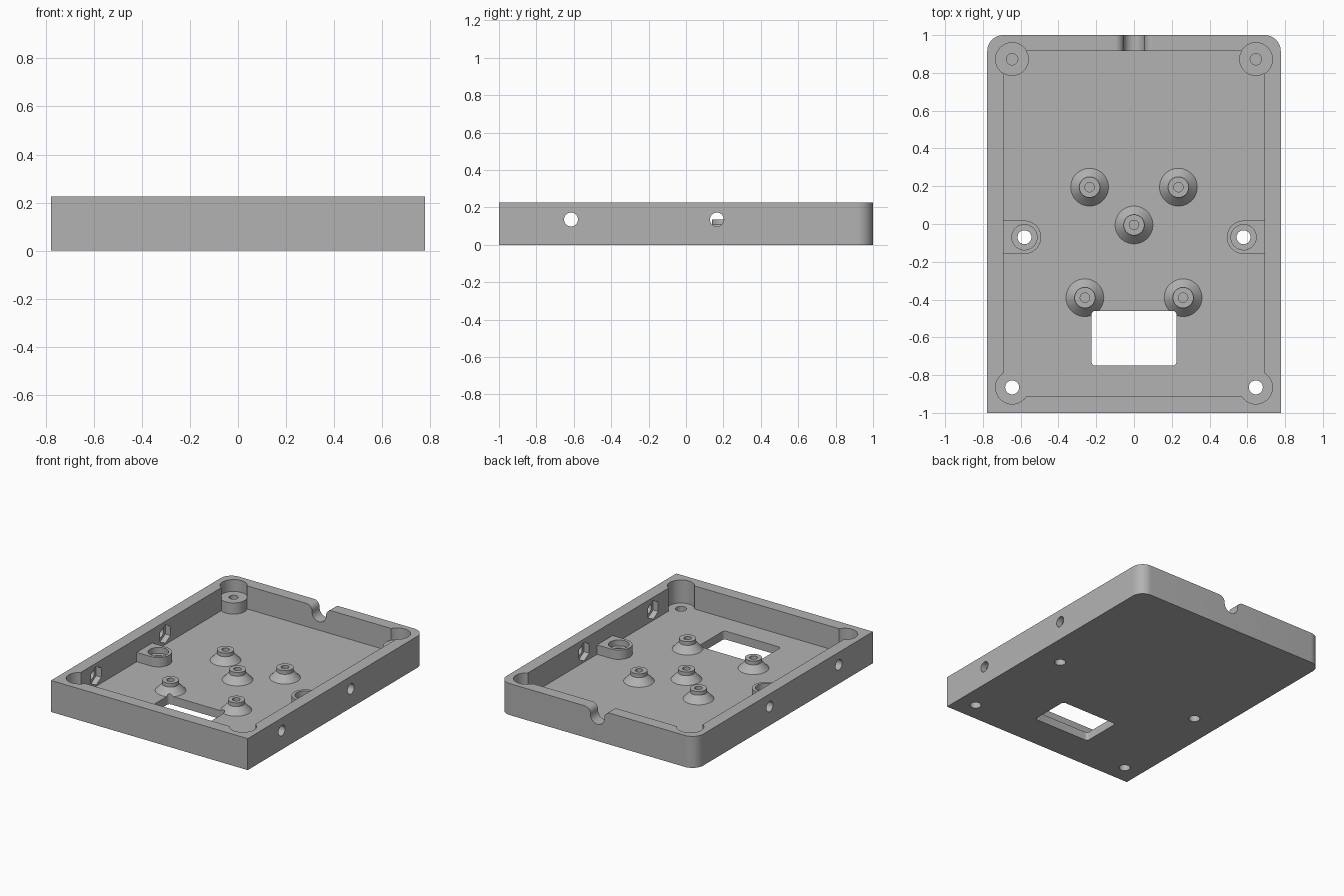
import bpy, bmesh
from math import sin, cos, pi, radians
from mathutils import Matrix

if "Cube" in bpy.data.objects:
    bpy.data.objects.remove(bpy.data.objects["Cube"])

FLOOR, TOP = 0.06, 0.225
SEG = 48


def arc(cx, cy, r, a0, a1, n=12):
    return [(cx + r * cos(radians(a0 + (a1 - a0) * i / n)),
             cy + r * sin(radians(a0 + (a1 - a0) * i / n))) for i in range(n + 1)]


def finish(name, bm, rot=None):
    bmesh.ops.recalc_face_normals(bm, faces=bm.faces[:])
    if rot:
        bm.transform(rot)
    me = bpy.data.meshes.new(name)
    bm.to_mesh(me)
    bm.free()
    ob = bpy.data.objects.new(name, me)
    bpy.context.collection.objects.link(ob)
    return ob


def prism(name, pts, z0, z1, rot=None):
    """Closed outline extruded from z0 to z1."""
    bm = bmesh.new()
    face = bm.faces.new([bm.verts.new((x, y, z0)) for x, y in pts])
    new = bmesh.ops.extrude_face_region(bm, geom=[face])["geom"]
    bmesh.ops.translate(bm, vec=(0, 0, z1 - z0),
                        verts=[v for v in new if isinstance(v, bmesh.types.BMVert)])
    return finish(name, bm, rot)


def turned(name, x, y, rings, n=SEG, rot=None):
    """Solid of revolution from (radius, z) rings."""
    bm = bmesh.new()
    loops = [[bm.verts.new((x + r * cos(2 * pi * i / n), y + r * sin(2 * pi * i / n), z))
              for i in range(n)] for r, z in rings]
    for a, b in zip(loops, loops[1:]):
        for i in range(n):
            j = (i + 1) % n
            bm.faces.new((a[i], a[j], b[j], b[i]))
    bm.faces.new(loops[0])
    bm.faces.new(loops[-1])
    return finish(name, bm, rot)


def rod(name, x, y, r, z0, z1, n=SEG, rot=None):
    return turned(name, x, y, [(r, z0), (r, z1)], n, rot)


def rect(x0, y0, x1, y1):
    return [(x0, y0), (x1, y0), (x1, y1), (x0, y1)]


# Tray body: square front corners, rounded back corners
tray = prism("tray", [(-0.777, -1), (0.777, -1)] + arc(0.692, 0.915, 0.085, 0, 90)
             + arc(-0.692, 0.915, 0.085, 90, 180), 0, TOP)


def combine(tool, op):
    mod = tray.modifiers.new("cut", "BOOLEAN")
    mod.operation, mod.object, mod.solver = op, tool, "EXACT"
    bpy.context.view_layer.objects.active = tray
    bpy.ops.object.modifier_apply(modifier=mod.name)
    bpy.data.objects.remove(tool)


def cut(tool):
    combine(tool, "DIFFERENCE")


def add(tool):
    combine(tool, "UNION")


# Main cavity and corner pockets
cut(prism("cavity", rect(-0.69, -0.912, 0.69, 0.915), FLOOR, 0.4))
for s in (-1, 1):
    cut(rod("front_pocket", s * 0.645, -0.865, 0.088, FLOOR, 0.4))
    cut(rod("back_pocket", s * 0.645, 0.872, 0.088, 0.14, 0.4))
    add(rod("back_boss", s * 0.645, 0.872, 0.088, 0.03, 0.14))

# Conical standoffs
posts = [(0, -0.005)] + [(s * x, y) for s in (-1, 1) for x, y in ((0.235, 0.195), (0.26, -0.39))]
for x, y in posts:
    add(turned("standoff", x, y, [(0.1, 0.03), (0.1, FLOOR), (0.055, 0.108), (0.055, 0.135)]))
    cut(rod("standoff_hole", x, y, 0.025, FLOOR, 0.3, 24))

for s in (-1, 1):
    # Side screw bosses joined to the wall
    end = arc(0.58, -0.07, 0.088, 90, 270, 24) + [(0.74, -0.158), (0.74, 0.018)]
    add(prism("side_boss", [(s * x, y) for x, y in end], 0.03, 0.127))
    cut(rod("counterbore", s * 0.58, -0.07, 0.067, 0.085, 0.4))
    # Vertical screw holes
    cut(rod("side_hole", s * 0.58, -0.07, 0.037, -0.1, 0.4, 32))
    cut(rod("front_hole", s * 0.645, -0.865, 0.037, -0.1, 0.2, 32))
    cut(rod("back_hole", s * 0.645, 0.872, 0.03, FLOOR, 0.3, 32))
    # Cross holes through the side walls with hexagonal nut recesses inside
    turn = Matrix.Rotation(s * pi / 2, 4, "Y")
    for y in (-0.615, 0.165):
        cut(rod("wall_hole", -s * 0.135, y, 0.037, 0.6, 0.9, 32, turn))
        cut(rod("nut_recess", -s * 0.135, y, 0.066, 0.65, 0.73, 6, turn))

# Window through the floor
w = (arc(0.205, -0.48, 0.02, 0, 90, 6) + arc(-0.205, -0.48, 0.02, 90, 180, 6)
     + arc(-0.205, -0.73, 0.02, 180, 270, 6) + arc(0.205, -0.73, 0.02, 270, 360, 6))
cut(prism("window", w, -0.1, 0.4))

# Cable notch in the back wall: round bottom, rounded lips
lip = 0.045
n = ([(0.055 + lip, 0.3), (-0.055 - lip, 0.3)] + arc(-0.055 - lip, TOP - lip, lip, 90, 0)
     + arc(0, 0.175, 0.055, 180, 360, 24) + arc(0.055 + lip, TOP - lip, lip, 180, 90))
cut(prism("notch", n, -1.1, -0.85, Matrix.Rotation(pi / 2, 4, "X")))

# Plain grey finish
grey = bpy.data.materials.new("grey")
grey.diffuse_color = (0.45, 0.45, 0.45, 1)
grey.use_nodes = True
grey.node_tree.nodes["Principled BSDF"].inputs["Base Color"].default_value = grey.diffuse_color
tray.data.materials.clear()
tray.data.materials.append(grey)
for p in tray.data.polygons:
    p.material_index = 0
bpy.ops.object.select_all(action="DESELECT")
tray.select_set(True)
bpy.context.view_layer.objects.active = tray
bpy.ops.object.shade_smooth_by_angle(angle=radians(30))
